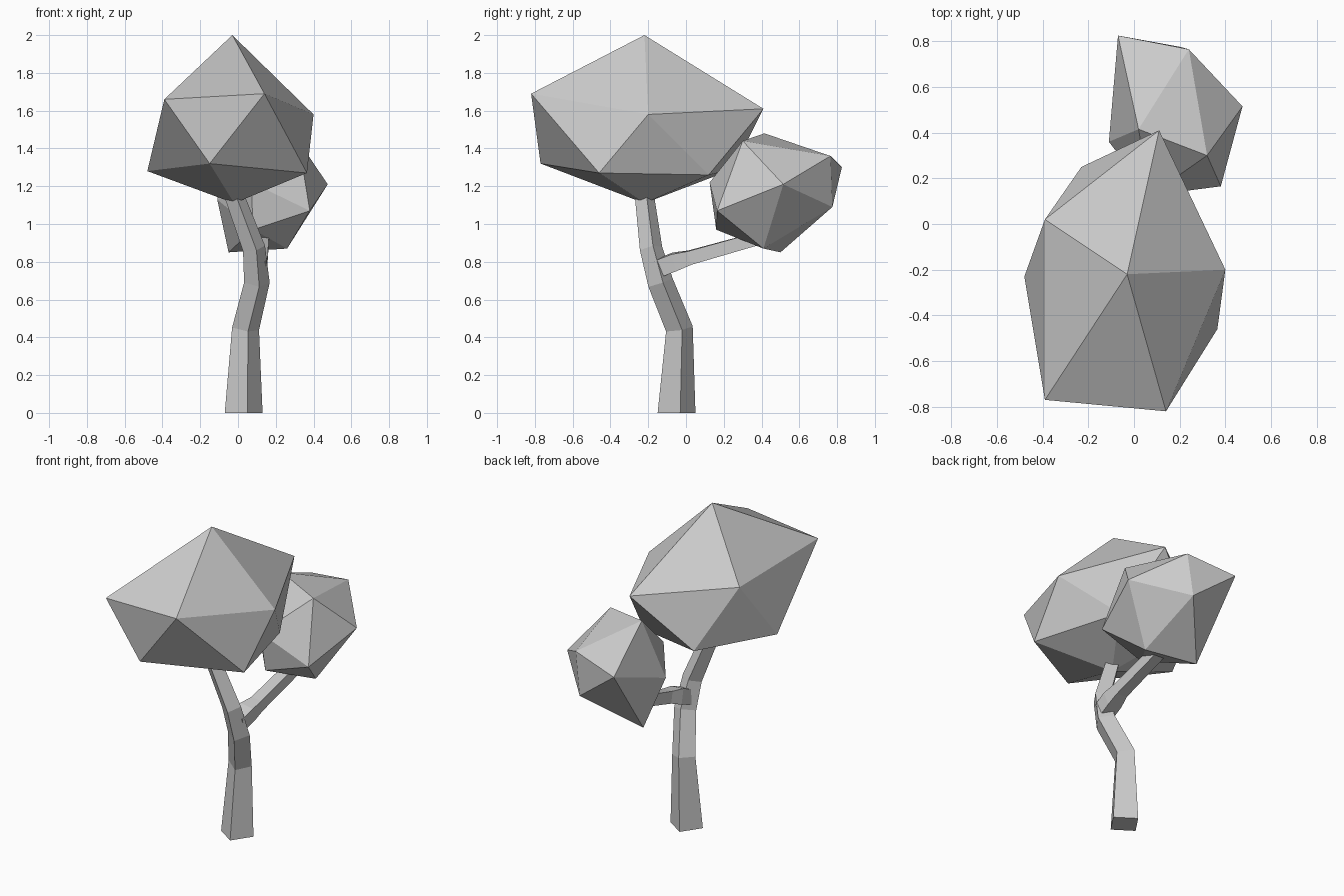
import bpy, bmesh, math
from mathutils import Vector

if "Cube" in bpy.data.objects:
    bpy.data.objects.remove(bpy.data.objects["Cube"])


def finish(bm, name):
    bmesh.ops.recalc_face_normals(bm, faces=bm.faces)
    me = bpy.data.meshes.new(name)
    bm.to_mesh(me)
    bm.free()
    ob = bpy.data.objects.new(name, me)
    bpy.context.collection.objects.link(ob)
    return ob


def limb(name, path, angle, flat_start=False):
    """Square tube through (x, y, z, radius) points, mitred at each bend."""
    bm = bmesh.new()
    pts = [Vector(p[:3]) for p in path]
    rings = []
    for i, p in enumerate(pts):
        t = Vector((0, 0, 0))
        if i > 0:
            t += (p - pts[i - 1]).normalized()
        if i < len(pts) - 1:
            t += (pts[i + 1] - p).normalized()
        if i == 0 and flat_start:
            t = Vector((0, 0, 1))
        q = Vector((0, 0, 1)).rotation_difference(t.normalized())
        ring = []
        for k in range(4):
            a = math.radians(angle + 90 * k)
            off = Vector((math.cos(a), math.sin(a), 0)) * path[i][3]
            ring.append(bm.verts.new(p + q @ off))
        rings.append(ring)
    for a, b in zip(rings, rings[1:]):
        for k in range(4):
            n = (k + 1) % 4
            bm.faces.new((a[k], a[n], b[n], b[k]))
    bm.faces.new(rings[0])
    bm.faces.new(rings[-1])
    return finish(bm, name)


def crown(name, top, upper, lower, bottom):
    """Irregular icosahedron: two poles and two staggered rings of five."""
    bm = bmesh.new()
    t, b = bm.verts.new(top), bm.verts.new(bottom)
    u = [bm.verts.new(v) for v in upper]
    w = [bm.verts.new(v) for v in lower]
    for i in range(5):
        j = (i + 1) % 5
        bm.faces.new((t, u[i], u[j]))
        bm.faces.new((u[i], w[i], u[j]))
        bm.faces.new((w[i], w[j], u[j]))
        bm.faces.new((b, w[j], w[i]))
    return finish(bm, name)


# Trunk bending up into the large crown
limb("trunk", [(.03, -.05, 0, .102), (.04, -.035, .445, .073),
               (.10, -.135, .69, .069), (.085, -.185, .87, .061),
               (-.02, -.22, 1.15, .052)], 11, flat_start=True)

# Side branch reaching back to the small crown
limb("side_branch", [(.10, -.15, .765, .065), (.11, -.06, .80, .066),
                     (.12, .02, .822, .052), (.13, .37, .92, .048)], 45)

# Large front crown
crown("large_crown", (-.03, -.22, 2.0),
      [(.11, .41, 1.61), (.40, -.20, 1.58), (.14, -.82, 1.69),
       (-.39, -.77, 1.66), (-.39, .02, 1.65)],
      [(.21, .12, 1.26), (.365, -.46, 1.27), (-.15, -.77, 1.32),
       (-.48, -.23, 1.28), (-.23, .25, 1.29)],
      (-.02, -.22, 1.11))

# Small rear crown, lying on its side (poles along x)
crown("small_crown", (.475, .515, 1.21),
      [(.32, .30, 1.44), (.24, .765, 1.36), (.205, .775, 1.09),
       (.26, .41, .87), (.38, .165, 1.07)],
      [(.02, .415, 1.48), (-.07, .825, 1.30), (-.05, .50, .85),
       (.08, .16, .97), (.07, .125, 1.22)],
      (-.11, .36, 1.13))
